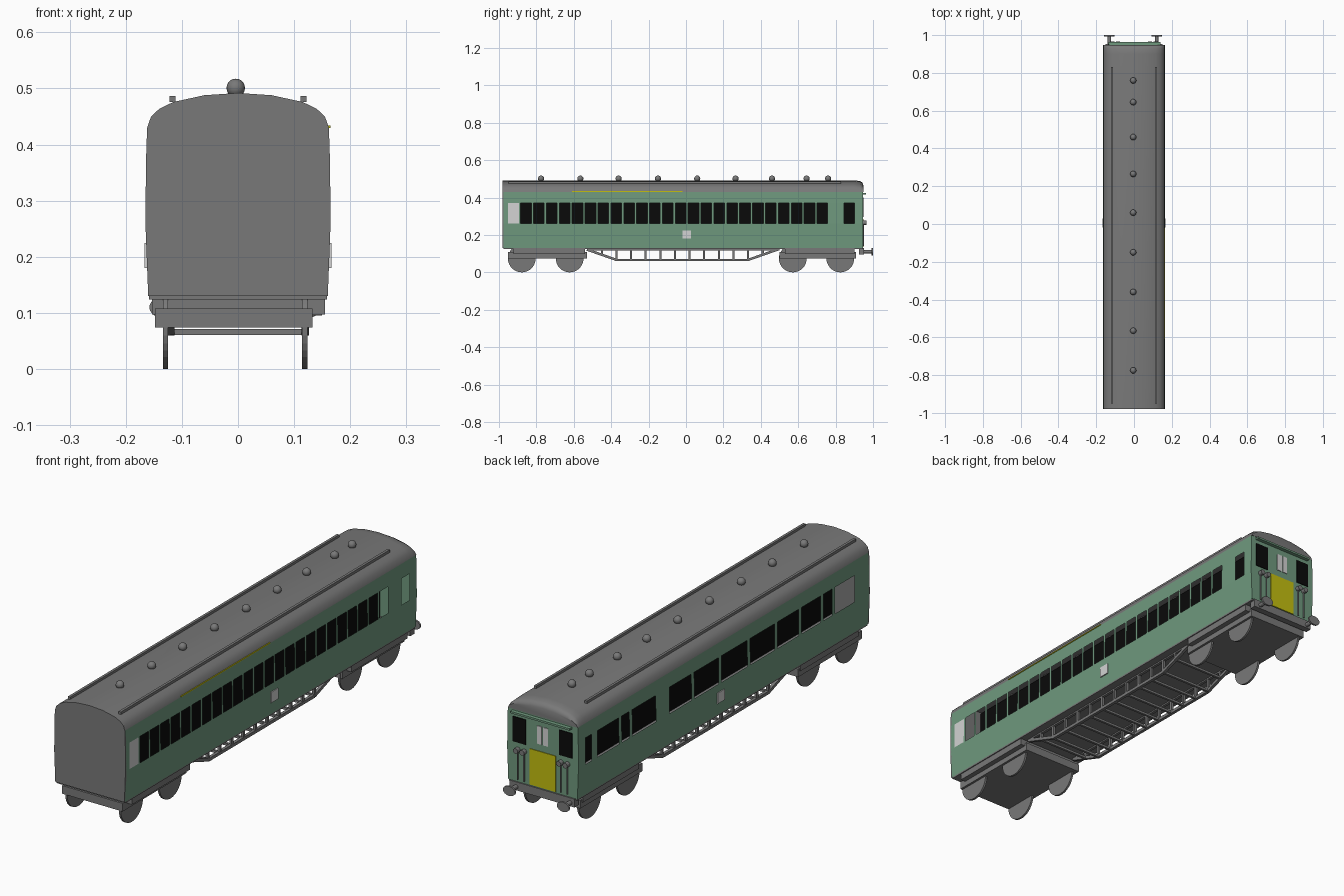
import bpy, bmesh, math
from mathutils import Vector

if "Cube" in bpy.data.objects:
    bpy.data.objects.remove(bpy.data.objects["Cube"])


def material(name, rgb):
    m = bpy.data.materials.new(name)
    m.use_nodes = True
    m.diffuse_color = (*rgb, 1)
    m.node_tree.nodes["Principled BSDF"].inputs["Base Color"].default_value = (*rgb, 1)
    return m


GREY = material("grey", (0.19, 0.19, 0.19))
GREEN = material("green", (0.16, 0.32, 0.21))
BLACK = material("black", (0.003, 0.003, 0.003))
LIGHT = material("pale grey", (0.65, 0.65, 0.65))
YELLOW = material("yellow", (0.55, 0.52, 0.005))


def finish(name, bm, *mats):
    me = bpy.data.meshes.new(name)
    bm.normal_update()
    bm.to_mesh(me)
    bm.free()
    for m in mats:
        me.materials.append(m)
    ob = bpy.data.objects.new(name, me)
    bpy.context.collection.objects.link(ob)
    return ob


def add_box(bm, x, y, z):
    """Box from three (low, high) ranges."""
    made = bmesh.ops.create_cube(bm, size=1)["verts"]
    for v in made:
        v.co = Vector([(r[0] + r[1]) / 2 + c * (r[1] - r[0]) for r, c in zip((x, y, z), v.co)])


def box(name, mat, x, y, z):
    bm = bmesh.new()
    add_box(bm, x, y, z)
    return finish(name, bm, mat)


def add_beam(bm, a, b, t):
    """Square bar in the y-z plane between two points."""
    a, b = Vector(a), Vector(b)
    q = (b - a).to_track_quat('Z', 'X')
    for v in bmesh.ops.create_cube(bm, size=1)["verts"]:
        v.co = (a + b) / 2 + q @ Vector((v.co.x * t, v.co.y * t, v.co.z * (b - a).length))


def cylinder(name, mat, centre, radius, depth, axis, segments=24):
    bm = bmesh.new()
    bmesh.ops.create_cone(bm, cap_ends=True, segments=segments, radius1=radius,
                          radius2=radius, depth=depth)
    q = Vector(axis).to_track_quat('Z', 'Y')
    for v in bm.verts:
        v.co = q @ v.co + Vector(centre)
    return finish(name, bm, mat)


def smooth(ob, angle=35):
    bpy.ops.object.select_all(action='DESELECT')
    ob.select_set(True)
    bpy.context.view_layer.objects.active = ob
    bpy.ops.object.shade_smooth_by_angle(angle=math.radians(angle))


REAR, CAB = -0.975, 0.945
WALL = [(0.160, 0.13), (0.165, 0.26), (0.164, 0.37), (0.162, 0.43)]
ARCH = [(0.162, 0.43), (0.155, 0.45), (0.14, 0.464), (0.115, 0.476), (0.06, 0.488), (0, 0.492)]


def mirrored(half):
    return half + [(-x, z) for x, z in reversed(half) if x > 0]


# Side walls: strips of panels with open windows
def side_wall(name, s, windows, pale):
    cuts = sorted({REAR, CAB, *[y for w in windows + pale for y in w]})
    bm = bmesh.new()
    for y0, y1 in zip(cuts, cuts[1:]):
        mid = (y0 + y1) / 2
        for row, ((xa, za), (xb, zb)) in enumerate(zip(WALL, WALL[1:])):
            if row == 1 and any(a < mid < b for a, b in windows):
                continue
            pts = [(s * xa, y0, za), (s * xa, y1, za), (s * xb, y1, zb), (s * xb, y0, zb)]
            f = bm.faces.new([bm.verts.new(p) for p in pts[::s]])
            f.material_index = int(row == 1 and any(a < mid < b for a, b in pale))
    bmesh.ops.remove_doubles(bm, verts=bm.verts, dist=0.0005)
    finish(name, bm, GREEN, LIGHT)


compartment = [(-0.884 + i * 0.0689, -0.827 + i * 0.0689) for i in range(24)]
side_wall("left_side_wall", 1, compartment + [(0.846, 0.90)], [(-0.953, -0.894)])
corridor = [(-0.88, -0.75), (-0.73, -0.675), (-0.655, -0.53), (-0.51, -0.37), (-0.35, -0.19),
            (-0.17, 0.0), (0.02, 0.18), (0.20, 0.345), (0.435, 0.59), (0.61, 0.66),
            (0.68, 0.82), (0.86, 0.90)]
side_wall("right_side_wall", -1, corridor, [])

# Interior
box("floor", GREY, (-0.159, 0.159), (REAR, CAB), (0.124, 0.134))
box("corridor_partition", BLACK, (0.0, 0.01), (-0.97, 0.925), (0.134, 0.485))

# Roof lofted along the coach, dipping at the cab end
bm = bmesh.new()
rings = []
for y, k in [(REAR, 1), (0.90, 1), (0.93, 0.94), (0.942, 0.82), (0.948, 0.6)]:
    rings.append([bm.verts.new((x, y, 0.43 + (z - 0.43) * k)) for x, z in mirrored(ARCH)])
for r, q in zip(rings, rings[1:]):
    for i in range(len(r) - 1):
        bm.faces.new((r[i], r[i + 1], q[i + 1], q[i]))
bm.faces.new(rings[-1])
bmesh.ops.recalc_face_normals(bm, faces=bm.faces)
smooth(finish("roof", bm, GREY))


# End walls
def end_plate(name, mat, half, y, depth):
    bm = bmesh.new()
    f = bm.faces.new([bm.verts.new((x, y, z)) for x, z in mirrored(half)])
    new = bmesh.ops.extrude_face_region(bm, geom=[f])["geom"]
    bmesh.ops.translate(bm, vec=(0, depth, 0), verts=[v for v in new if isinstance(v, bmesh.types.BMVert)])
    bmesh.ops.recalc_face_normals(bm, faces=bm.faces)
    finish(name, bm, mat)


end_plate("rear_end_wall", GREY, WALL[:-1] + ARCH, -0.98, 0.008)
end_plate("cab_end_wall", GREEN, WALL, 0.939, 0.008)
box("cab_gutter", GREEN, (-0.135, 0.14), (0.945, 0.963), (0.417, 0.425))

# Cab front details
FACE = (0.946, 0.950)
box("yellow_panel", YELLOW, (-0.06, 0.06), FACE, (0.135, 0.285))
for s, side in ((1, "left"), (-1, "right")):
    box(side + "_cab_window", BLACK, sorted((s * 0.078, s * 0.138)), FACE, (0.295, 0.40))
    box(side + "_door_pane", LIGHT, sorted((s * 0.003, s * 0.025)), FACE, (0.315, 0.39))
    for x in (0.085, 0.115):
        cylinder(side + "_jumper_socket", GREY, (s * x, 0.955, 0.265), 0.011, 0.02, (0, 1, 0), 12)
        cylinder(side + "_jumper_pipe", GREY, (s * x, 0.950, 0.20), 0.003, 0.12, (0, 0, 1), 8)
    # Buffers
    bx = s * 0.125 - 0.005
    cylinder(side + "_buffer_shank", GREY, (bx, 0.968, 0.11), 0.009, 0.05, (0, 1, 0), 12)
    head = cylinder(side + "_buffer_head", GREY, (0, 0, 0), 0.02, 0.008, (0, 1, 0))
    head.scale.x = 1.4
    head.location = (bx, 0.996, 0.11)
    # Roof rails and square side plates
    bm = bmesh.new()
    add_beam(bm, (s * 0.117, -0.95, 0.481), (s * 0.117, 0.83, 0.481), 0.011)
    finish(side + "_roof_rail", bm, GREY)
    box(side + "_number_plate", LIGHT, sorted((s * 0.160, s * 0.167)), (-0.018, 0.028), (0.18, 0.225))

box("buffer_beam", GREY, (-0.15, 0.15), (0.925, 0.952), (0.095, 0.13))
box("class_stripe", YELLOW, (0.158, 0.1645), (-0.61, -0.02), (0.430, 0.434))

# Roof ventilators
for y in (0.76, 0.645, 0.46, 0.265, 0.06, -0.15, -0.36, -0.565, -0.775):
    bm = bmesh.new()
    bmesh.ops.create_uvsphere(bm, u_segments=16, v_segments=10, radius=0.0165)
    bmesh.ops.translate(bm, vec=(-0.004, y, 0.501), verts=bm.verts)
    smooth(finish("roof_ventilator", bm, GREY), 60)

# Bogies and wheels
for name, y0, y1, axles in (("rear", -0.953, -0.53, (-0.878, -0.622)),
                            ("cab", 0.50, 0.91, (0.571, 0.825))):
    box(name + "_bogie_frame", GREY, (-0.148, 0.133), (y0, y1), (0.074, 0.108))
    box(name + "_bogie_bolster", GREY, (-0.153, 0.155), (y0 + 0.03, y1 - 0.01), (0.097, 0.13))
    for y in axles:
        for x in (-0.129, 0.119):
            cylinder(name + "_wheel", GREY, (x, y, 0.074), 0.074, 0.009, (1, 0, 0), 32)

# Underframe truss: sloped ends, posts and cross members
bm = bmesh.new()
path = [(-0.53, 0.122), (-0.37, 0.066), (0.33, 0.066), (0.49, 0.122)]
for x in (-0.12, 0.12):
    for a, b in zip(path, path[1:]):
        add_beam(bm, (x, *a), (x, *b), 0.013)
    add_beam(bm, (x, -0.53, 0.124), (x, 0.5, 0.124), 0.012)
for i in range(12):
    y = -0.45 + i * 0.0782
    z = min(0.066, 0.066) if -0.38 < y < 0.34 else 0.093
    for x in (-0.12, 0.12):
        add_beam(bm, (x, y, z), (x, y, 0.126), 0.011)
    add_beam(bm, (-0.12, y, z), (0.12, y, z), 0.010)
finish("underframe_truss", bm, GREY)
